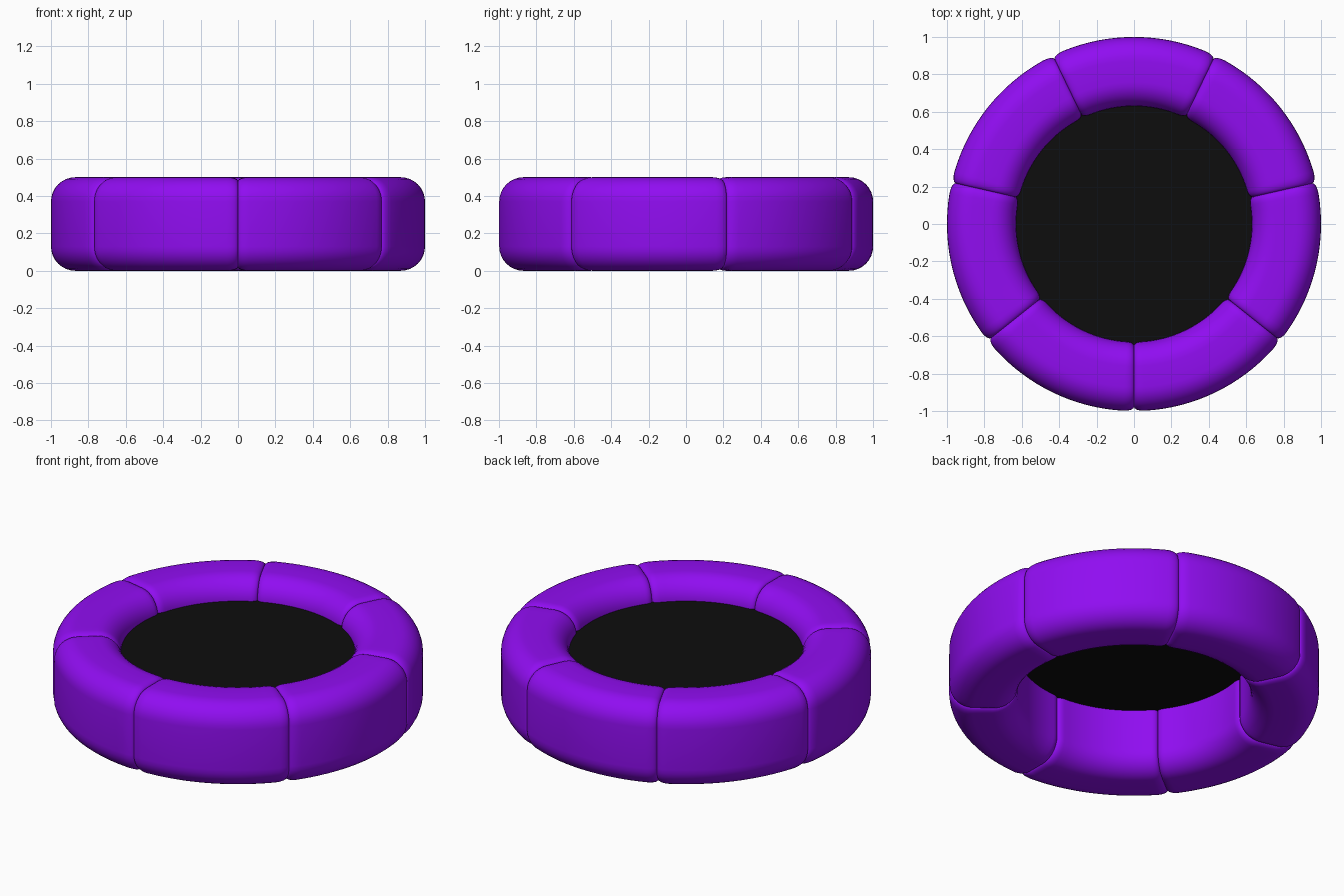
import bpy, bmesh
from math import pi, sin, cos, radians, sqrt

if "Cube" in bpy.data.objects:
    bpy.data.objects.remove(bpy.data.objects["Cube"])

COUNT = 7
R_IN, R_OUT, HEIGHT, CORNER = 0.63, 1.0, 0.5, 0.13
END_LEN, END_INSET = 0.05, 0.022
DISC_Z = 0.376


def material(name, color):
    m = bpy.data.materials.new(name)
    m.diffuse_color = color
    m.use_nodes = True
    m.node_tree.nodes["Principled BSDF"].inputs["Base Color"].default_value = m.diffuse_color
    return m


purple = material("purple_vinyl", (0.28, 0.004, 0.88, 1))
black = material("black_mat", (0.004, 0.004, 0.004, 1))


def make_object(name, bm, mat):
    bmesh.ops.recalc_face_normals(bm, faces=bm.faces)
    me = bpy.data.meshes.new(name)
    bm.to_mesh(me)
    bm.free()
    me.materials.append(mat)
    ob = bpy.data.objects.new(name, me)
    bpy.context.collection.objects.link(ob)
    bpy.ops.object.select_all(action='DESELECT')
    ob.select_set(True)
    bpy.context.view_layer.objects.active = ob
    bpy.ops.object.shade_smooth_by_angle(angle=radians(35))
    return ob


def section(inset, steps=8):
    """Rounded rectangle (radius, height), shrunk by inset."""
    rad = CORNER - inset
    lo, hi = R_IN + CORNER, R_OUT - CORNER
    corners = [(hi, HEIGHT - CORNER, 0), (lo, HEIGHT - CORNER, 90),
               (lo, CORNER, 180), (hi, CORNER, 270)]
    return [(cx + rad * cos(radians(a + 90 * i / steps)),
             cz + rad * sin(radians(a + 90 * i / steps)))
            for cx, cz, a in corners for i in range(steps + 1)]


def padded_segment(name, start):
    """Arc-shaped cushion with softly rounded ends."""
    span = 2 * pi / COUNT
    end = END_LEN / ((R_IN + R_OUT) / 2)
    n = 6
    soft = []
    for i in range(n):
        t = 1 - cos(i / n * pi / 2)
        soft.append((end * t, END_INSET * (1 - sqrt(1 - (1 - t) ** 2))))
    arc = [(end + (span - 2 * end) * i / 16, 0) for i in range(17)]
    stations = soft + arc + [(span - a, d) for a, d in reversed(soft)]
    bm = bmesh.new()
    rings = [[bm.verts.new((r * cos(start + a), r * sin(start + a), z))
              for r, z in section(d)] for a, d in stations]
    for p, q in zip(rings, rings[1:]):
        for i in range(len(p)):
            j = (i + 1) % len(p)
            bm.faces.new((p[i], p[j], q[j], q[i]))
    bm.faces.new(rings[0])
    bm.faces.new(rings[-1])
    return make_object(name, bm, purple)


# padded ring of seven cushions
for k in range(COUNT):
    padded_segment(f"cushion_{k + 1}", -pi / 2 + k * 2 * pi / COUNT)

# stretched jumping surface inside the ring
bm = bmesh.new()
bmesh.ops.create_cone(bm, cap_ends=True, segments=64, radius1=0.68,
                      radius2=0.68, depth=0.006)
disc = make_object("jump_surface", bm, black)
disc.location.z = DISC_Z
